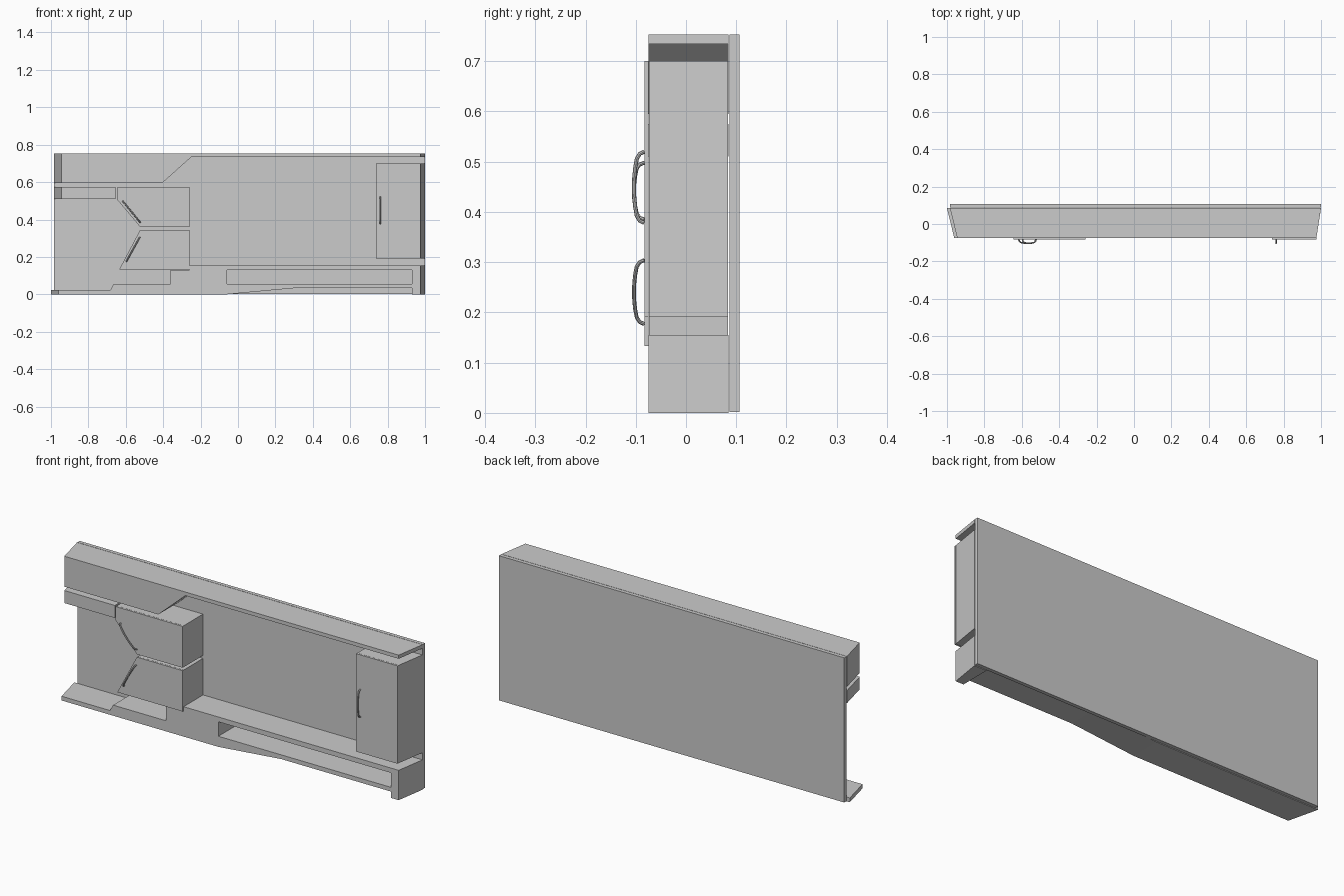
import bpy, bmesh
from mathutils import Vector

if "Cube" in bpy.data.objects:
    bpy.data.objects.remove(bpy.data.objects["Cube"])

FRONT, BACK, DOOR = -0.075, 0.085, -0.083


def prism(name, profile, y0=FRONT, y1=BACK, flare=True):
    """Extrude an (x, z) profile from y0 to y1; outer ends flare towards the back."""
    def back_x(x):
        if not flare:
            return x
        return x - 0.039 if x < -0.9 else x + 0.025 if x > 0.96 else x
    bm = bmesh.new()
    front = [bm.verts.new((x, y0, z)) for x, z in profile]
    back = [bm.verts.new((back_x(x), y1, z)) for x, z in profile]
    bm.faces.new(front)
    bm.faces.new(back[::-1])
    n = len(profile)
    for i in range(n):
        j = (i + 1) % n
        bm.faces.new((front[i], back[i], back[j], front[j]))
    bmesh.ops.recalc_face_normals(bm, faces=bm.faces)
    mesh = bpy.data.meshes.new(name)
    bm.to_mesh(mesh)
    bm.free()
    obj = bpy.data.objects.new(name, mesh)
    bpy.context.collection.objects.link(obj)
    return obj


def rect(x0, x1, z0, z1):
    return [(x0, z0), (x1, z0), (x1, z1), (x0, z1)]


def cabinet(name, profile):
    """Cabinet carcass with a matching thin door in front."""
    prism(name + "_body", profile, y0=FRONT + 0.001, y1=BACK - 0.001)
    prism(name + "_door", profile, y0=DOOR, y1=FRONT, flare=False)


def handle(name, a, b):
    """Bowed bar handle between two (x, z) points on a door."""
    a, b = Vector((a[0], DOOR, a[1])), Vector((b[0], DOOR, b[1]))
    half = [(0, 0), (0.03, 0.009), (0.1, 0.015), (0.22, 0.018), (0.36, 0.02)]
    path = half + [(0.5, 0.0205)] + [(1 - t, d) for t, d in half[::-1]]
    cu = bpy.data.curves.new(name, 'CURVE')
    cu.dimensions = '3D'
    cu.bevel_depth = 0.004
    cu.bevel_resolution = 2
    cu.use_fill_caps = True
    sp = cu.splines.new('POLY')
    sp.points.add(len(path) - 1)
    for p, (t, d) in zip(sp.points, path):
        p.co = (*(a.lerp(b, t) + Vector((0, -d, 0))), 1)
    obj = bpy.data.objects.new(name, cu)
    bpy.context.collection.objects.link(obj)
    bpy.ops.object.select_all(action='DESELECT')
    bpy.context.view_layer.objects.active = obj
    obj.select_set(True)
    bpy.ops.object.convert(target='MESH')
    bpy.ops.object.shade_smooth_by_angle()


# Back panel
prism("back_panel", rect(-0.983, 1.0, 0.002, 0.753), 0.087, 0.106, flare=False)

# Upper canopy with stepped underside
prism("upper_canopy", [(-0.945, 0.595), (-0.405, 0.595), (-0.25, 0.734),
                       (0.975, 0.734), (0.975, 0.753), (-0.945, 0.753)])

# Stepped base with tapered recess below
base = prism("base", [
    (-0.961, 0), (-0.06, 0), (0.3, 0.033), (0.93, 0.033), (0.93, 0),
    (0.975, 0), (0.975, 0.155), (-0.26, 0.155), (-0.26, 0.13),
    (-0.36, 0.13), (-0.36, 0.055), (-0.665, 0.055), (-0.683, 0.022),
    (-0.961, 0.022)])

# Long open slot in the base
cutter = prism("slot_cutter", rect(-0.06, 0.93, 0.055, 0.13), -0.2, 0.2, flare=False)
cutter.hide_render = True
cutter.hide_viewport = True
mod = base.modifiers.new("slot", 'BOOLEAN')
mod.operation = 'DIFFERENCE'
mod.solver = 'EXACT'
mod.object = cutter

# Side drawer
prism("side_drawer", rect(-0.945, -0.655, 0.51, 0.575))

# Cabinets
cabinet("upper_cabinet", [(-0.645, 0.575), (-0.645, 0.505), (-0.523, 0.36),
                          (-0.26, 0.36), (-0.26, 0.575)])
cabinet("lower_cabinet", [(-0.523, 0.345), (-0.635, 0.133),
                          (-0.26, 0.133), (-0.26, 0.345)])
cabinet("right_cabinet", rect(0.737, 0.975, 0.192, 0.70))

# Handles
handle("upper_handle", (-0.616, 0.498), (-0.523, 0.385))
handle("lower_handle", (-0.596, 0.177), (-0.526, 0.304))
handle("right_handle", (0.76, 0.378), (0.76, 0.52))
